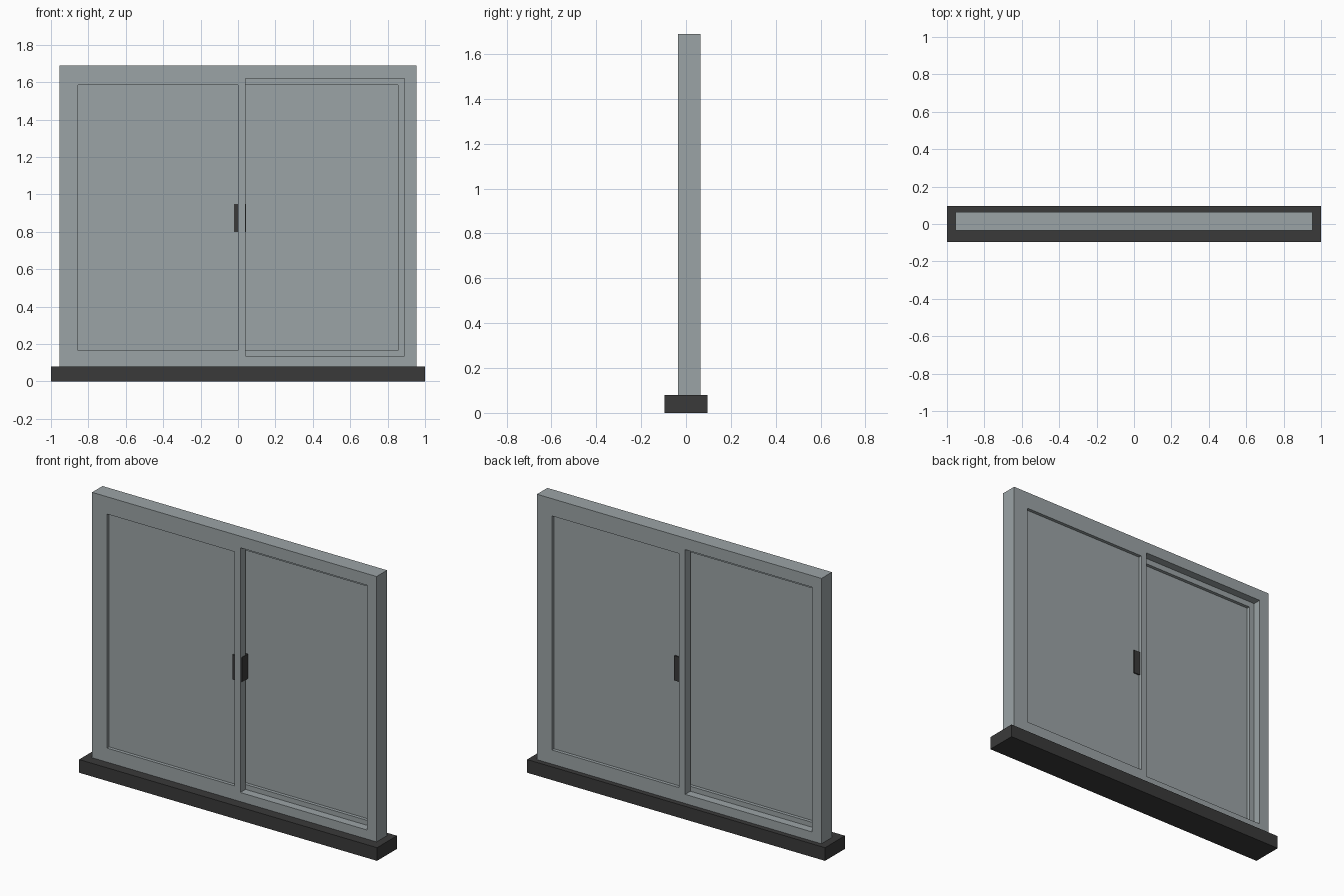
import bpy
import bmesh

if "Cube" in bpy.data.objects:
    bpy.data.objects.remove(bpy.data.objects["Cube"])


def material(name, rgb):
    m = bpy.data.materials.new(name)
    m.diffuse_color = (*rgb, 1.0)
    m.use_nodes = True
    m.node_tree.nodes["Principled BSDF"].inputs["Base Color"].default_value = m.diffuse_color
    return m


GREY = material("blue grey", (0.33, 0.37, 0.38))
DARK = material("charcoal", (0.042, 0.042, 0.042))


def finish(name, bm, mat):
    bmesh.ops.recalc_face_normals(bm, faces=bm.faces)
    mesh = bpy.data.meshes.new(name)
    bm.to_mesh(mesh)
    bm.free()
    mesh.materials.append(mat)
    ob = bpy.data.objects.new(name, mesh)
    bpy.context.collection.objects.link(ob)
    return ob


def box(name, x, y, z, mat):
    """Box from (min, max) pairs."""
    bm = bmesh.new()
    bmesh.ops.create_cube(bm, size=1)
    for v in bm.verts:
        v.co = [r[0] if c < 0 else r[1] for c, r in zip(v.co, (x, y, z))]
    return finish(name, bm, mat)


def ring(name, outer, inner, y, mat):
    """Rectangular frame; outer and inner are (x0, x1, z0, z1)."""
    bm = bmesh.new()

    def loop(r, yy):
        return [bm.verts.new((a, yy, b)) for a, b in
                ((r[0], r[2]), (r[1], r[2]), (r[1], r[3]), (r[0], r[3]))]

    loops = [loop(outer, y[0]), loop(inner, y[0]),
             loop(inner, y[1]), loop(outer, y[1])]
    for k in range(4):
        a, b = loops[k], loops[(k + 1) % 4]
        for i in range(4):
            j = (i + 1) % 4
            bm.faces.new((a[i], a[j], b[j], b[i]))
    return finish(name, bm, mat)


FRONT, MID, BACK = -0.035, 0.015, 0.065

# Sill and fixed outer frame
box("sill", (-1, 1), (-0.095, 0.095), (0, 0.08), DARK)
ring("outer_frame", (-0.955, 0.955, 0.08, 1.69),
     (-0.89, 0.89, 0.135, 1.62), (FRONT, BACK), GREY)

# Two sliding sashes: left one in the front track, right one in the back track
for name, xo, xi, y in (
        ("left", (-0.89, 0.04), (-0.855, 0.0), (FRONT, MID)),
        ("right", (-0.04, 0.89), (0.0, 0.855), (MID, BACK))):
    ring(name + "_sash", (*xo, 0.135, 1.62), (*xi, 0.165, 1.585), y, GREY)
    box(name + "_pane", xi, (y[0] + 0.02, y[1] - 0.02), (0.165, 1.585), GREY)

# Latch block running through both meeting stiles
box("latch", (-0.022, 0.042), (-0.023, 0.053), (0.80, 0.95), DARK)
